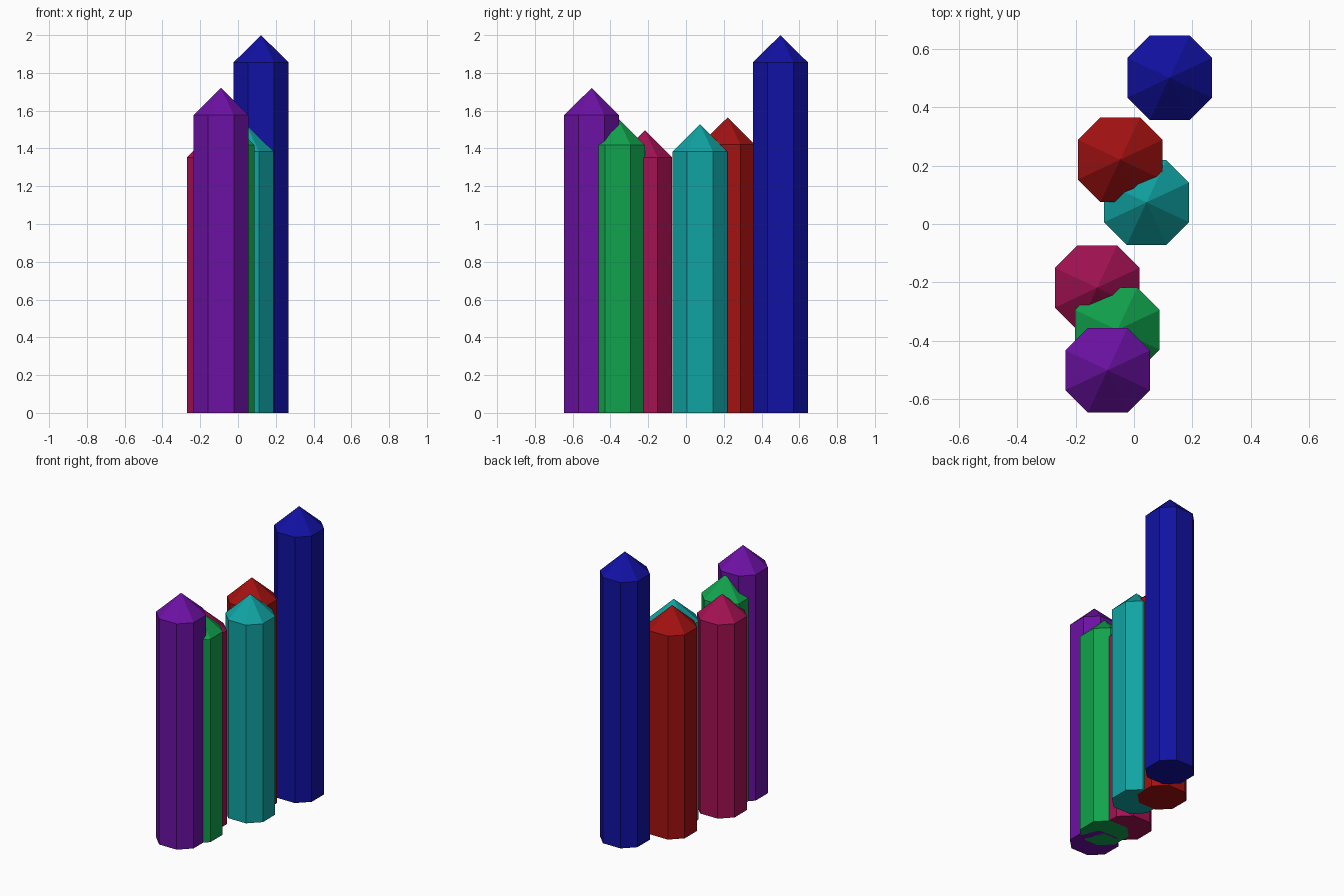
import bpy, bmesh

cube = bpy.data.objects.get("Cube")
if cube:
    bpy.data.objects.remove(cube, do_unlink=True)

HALF = 0.145    # centre to flat side
CORNER = 0.068  # half the width of a flat side
TIP = 0.144     # height of the pointed cap

# Octagon outline, counter-clockwise, made by quarter turns of one side
OUTLINE = []
x, y, x2, y2 = HALF, -CORNER, HALF, CORNER
for _ in range(4):
    OUTLINE += [(x, y), (x2, y2)]
    x, y, x2, y2 = -y, x, -y2, x2


def make_material(name, rgb):
    mat = bpy.data.materials.new(name)
    mat.use_nodes = True
    mat.diffuse_color = (*rgb, 1)
    bsdf = next(n for n in mat.node_tree.nodes if n.type == 'BSDF_PRINCIPLED')
    bsdf.inputs["Base Color"].default_value = (*rgb, 1)
    return mat


def make_crystal(colour, rgb, cx, cy, shoulder):
    """Eight-sided column with a flat base and a pointed cap."""
    bm = bmesh.new()
    low = [bm.verts.new((px, py, 0)) for px, py in OUTLINE]
    high = [bm.verts.new((px, py, shoulder)) for px, py in OUTLINE]
    apex = bm.verts.new((0, 0, shoulder + TIP))
    bm.faces.new(low[::-1])
    for i in range(8):
        j = (i + 1) % 8
        bm.faces.new((low[i], low[j], high[j], high[i]))
        bm.faces.new((high[i], high[j], apex))
    mesh = bpy.data.meshes.new(colour + "_crystal")
    bm.to_mesh(mesh)
    bm.free()
    mesh.materials.append(make_material(colour, rgb))
    obj = bpy.data.objects.new(colour + "_crystal", mesh)
    obj.location = (cx, cy, 0)
    bpy.context.collection.objects.link(obj)


# Colour, linear RGB, centre x, centre y, shoulder height
for crystal in (
    ("purple", (0.15, 0.0056, 0.367), -0.09, -0.50, 1.576),
    ("green", (0.0056, 0.367, 0.074), -0.057, -0.362, 1.417),
    ("crimson", (0.367, 0.0056, 0.085), -0.126, -0.218, 1.352),
    ("teal", (0.0056, 0.367, 0.367), 0.043, 0.074, 1.384),
    ("red", (0.367, 0.0056, 0.0056), -0.047, 0.22, 1.42),
    ("blue", (0.0056, 0.0056, 0.367), 0.122, 0.50, 1.856),
):
    make_crystal(*crystal)
